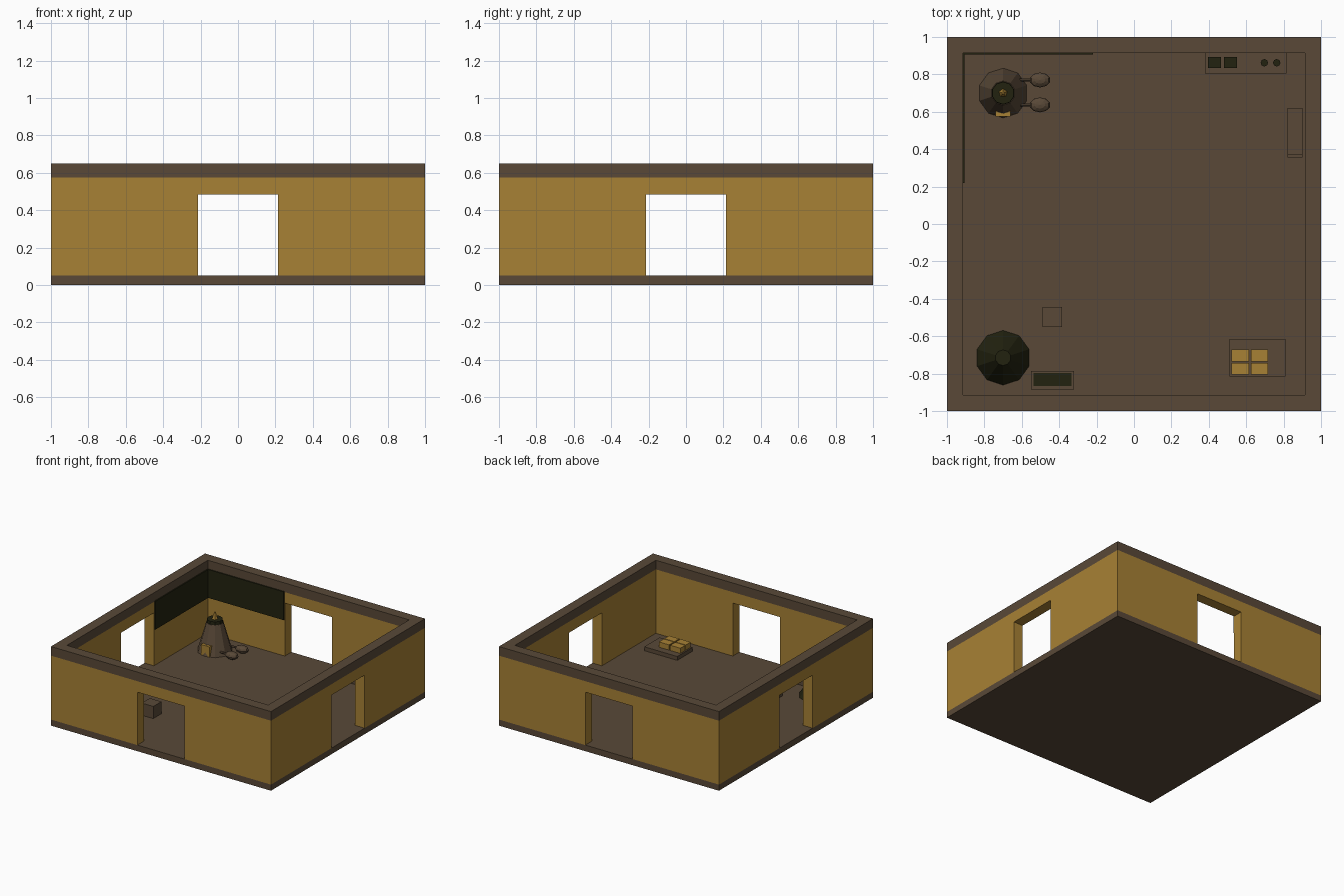
import bpy, bmesh, math
from mathutils import Matrix

if "Cube" in bpy.data.objects:
    bpy.data.objects.remove(bpy.data.objects["Cube"])


def material(name, rgb):
    m = bpy.data.materials.new(name)
    m.diffuse_color = (*rgb, 1)
    m.use_nodes = True
    m.node_tree.nodes["Principled BSDF"].inputs["Base Color"].default_value = m.diffuse_color
    return m


OCHRE = material("ochre", (0.39, 0.22, 0.035))
BROWN = material("brown", (0.10, 0.066, 0.039))
DARK = material("dark_olive", (0.016, 0.016, 0.005))


def finish(name, bm, mat):
    me = bpy.data.meshes.new(name)
    bm.to_mesh(me)
    bm.free()
    ob = bpy.data.objects.new(name, me)
    bpy.context.collection.objects.link(ob)
    me.materials.append(mat)
    return ob


def box(name, x, y, z, mat):
    """Box from (min, max) ranges."""
    bm = bmesh.new()
    size = [r[1] - r[0] for r in (x, y, z)]
    mid = [(r[0] + r[1]) / 2 for r in (x, y, z)]
    bmesh.ops.create_cube(bm, size=1, matrix=Matrix.Translation(mid) @ Matrix.Diagonal((*size, 1)))
    return finish(name, bm, mat)


def cone(name, x, y, z, r1, r2, sides, mat):
    bm = bmesh.new()
    bmesh.ops.create_cone(bm, cap_ends=True, segments=sides, radius1=r1, radius2=r2,
                          depth=z[1] - z[0], matrix=Matrix.Translation((x, y, sum(z) / 2)))
    return finish(name, bm, mat)


def cut(ob, *ranges):
    """Subtract boxes from an object and remove the cutters."""
    for r in ranges:
        c = box("cutter", *r, OCHRE)
        c.hide_render = True
        m = ob.modifiers.new("cut", 'BOOLEAN')
        m.operation, m.solver, m.object = 'DIFFERENCE', 'EXACT', c
        bpy.context.view_layer.objects.active = ob
        bpy.ops.object.modifier_apply(modifier=m.name)
        bpy.data.objects.remove(c)


# Room shell: floor, walls with four doorways, and the top rim
FULL, INNER, DOOR, LONG = (-1, 1), (-0.915, 0.915), (-0.215, 0.215), (-1.2, 1.2)
FLOOR = 0.05
box("floor", FULL, FULL, (0, FLOOR), BROWN)
walls = box("walls", FULL, FULL, (FLOOR, 0.575), OCHRE)
cut(walls, (INNER, INNER, (-0.1, 0.8)), (DOOR, LONG, (-0.1, 0.485)), (LONG, DOOR, (-0.1, 0.485)))
rim = box("wall_rim", FULL, FULL, (0.575, 0.65), BROWN)
cut(rim, (INNER, INNER, (0.4, 0.8)))

# Soot panels in the back left corner
box("back_soot_panel", (-0.915, -0.22), (0.906, 0.915), (0.347, 0.58), DARK)
box("left_soot_panel", (-0.915, -0.906), (0.22, 0.915), (0.347, 0.58), DARK)

# Furnace with chimney ring, flame and stoke door
cone("furnace", -0.7, 0.7, (FLOOR, 0.285), 0.133, 0.065, 10, BROWN)
cone("furnace_mouth", -0.7, 0.7, (0.285, 0.31), 0.062, 0.06, 10, DARK)
cone("flame", -0.7, 0.7, (0.31, 0.365), 0.024, 0.006, 5, OCHRE)
box("stoke_door", (-0.74, -0.66), (0.575, 0.61), (FLOOR, 0.135), OCHRE)

# Bellows with nozzles
for i, y in enumerate((0.77, 0.637)):
    bm = bmesh.new()
    bmesh.ops.create_uvsphere(bm, u_segments=10, v_segments=6, radius=1,
                              matrix=Matrix.Translation((-0.503, y, 0.085)) @ Matrix.Diagonal((0.056, 0.04, 0.03, 1)))
    finish(f"bellows_{i + 1}", bm, BROWN)
    bm = bmesh.new()
    bmesh.ops.create_cone(bm, cap_ends=True, segments=6, radius1=0.008, radius2=0.008, depth=0.09,
                          matrix=Matrix.Translation((-0.59, y, 0.085)) @ Matrix.Rotation(math.pi / 2, 4, 'Y'))
    finish(f"bellows_nozzle_{i + 1}", bm, BROWN)

# Coal heap, anvil block and trough at the front left
cone("coal_heap", -0.7, -0.715, (FLOOR, 0.21), 0.146, 0.042, 10, DARK)
box("work_block", (-0.49, -0.385), (-0.55, -0.445), (FLOOR, 0.15), BROWN)
box("trough", (-0.55, -0.32), (-0.885, -0.785), (FLOOR, 0.14), BROWN)
box("trough_contents", (-0.537, -0.335), (-0.865, -0.797), (0.135, 0.147), DARK)

# Pallet with ingots at the front right
box("pallet", (0.51, 0.81), (-0.815, -0.615), (FLOOR, 0.082), BROWN)
for x in (0.522, 0.625):
    for y in (-0.805, -0.735):
        box("ingot", (x, x + 0.092), (y, y + 0.063), (0.082, 0.125), OCHRE)

# Bench by the right wall
box("bench", (0.822, 0.9), (0.37, 0.62), (FLOOR, 0.15), BROWN)
box("bench_end", (0.822, 0.9), (0.355, 0.37), (FLOOR, 0.135), BROWN)

# Counter with moulds and crucibles at the back right
box("counter", (0.38, 0.815), (0.805, 0.914), (FLOOR, 0.14), BROWN)
for x in (0.395, 0.482):
    box("mould", (x, x + 0.07), (0.833, 0.893), (0.14, 0.17), DARK)
for x in (0.697, 0.763):
    cone("crucible", x, 0.862, (0.14, 0.185), 0.018, 0.02, 8, DARK)
